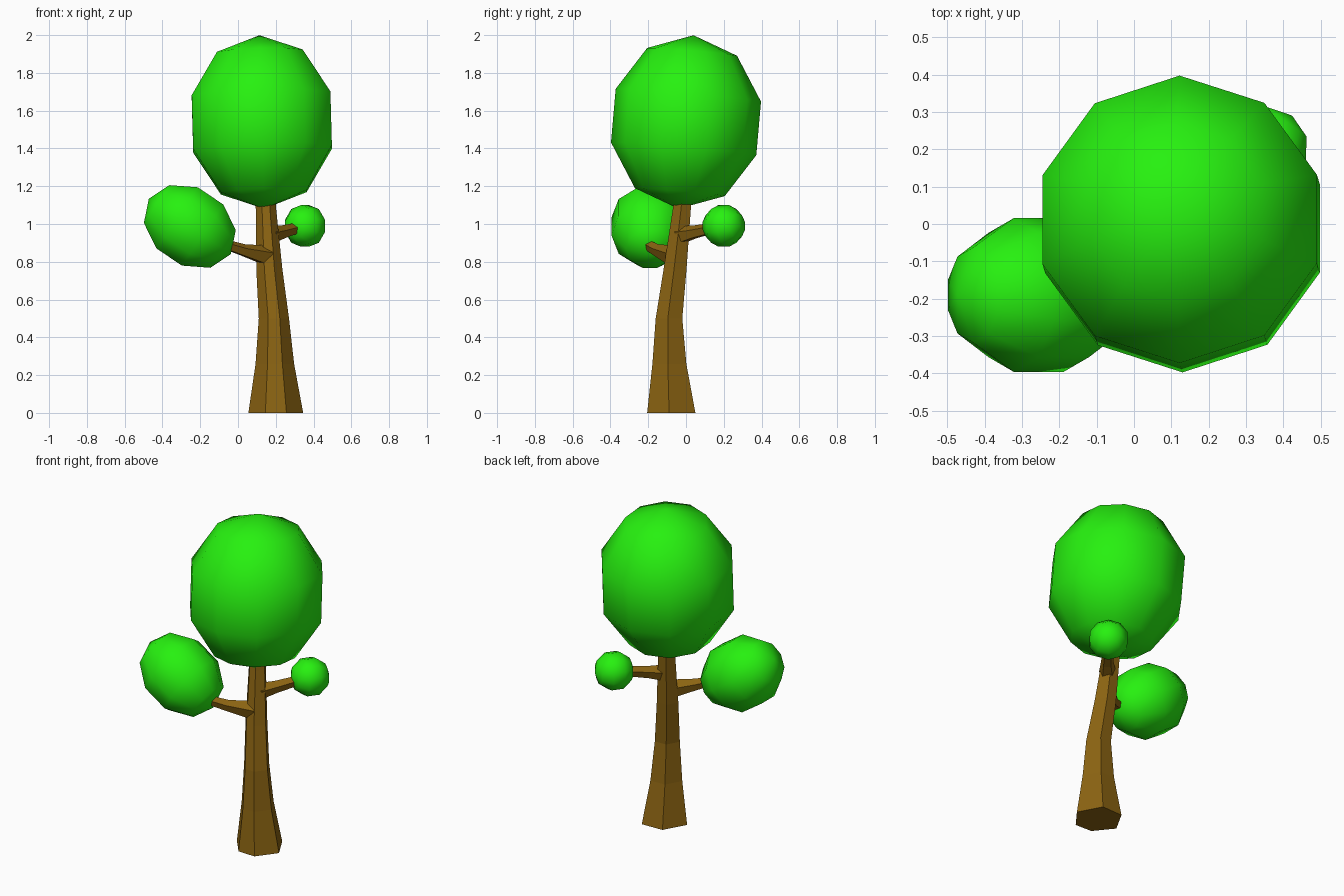
import bpy, bmesh
from math import radians, cos, sin, tau
from mathutils import Vector, Matrix

if "Cube" in bpy.data.objects:
    bpy.data.objects.remove(bpy.data.objects["Cube"])


def material(name, rgb):
    m = bpy.data.materials.new(name)
    m.diffuse_color = (*rgb, 1)
    m.use_nodes = True
    m.node_tree.nodes["Principled BSDF"].inputs["Base Color"].default_value = m.diffuse_color
    return m


LEAF = material("leaf_green", (0.02, 0.88, 0.005))
BARK = material("bark_brown", (0.26, 0.127, 0.006))


def finish(name, bm, mat, smooth):
    bmesh.ops.recalc_face_normals(bm, faces=bm.faces[:])
    for f in bm.faces:
        f.smooth = smooth
    me = bpy.data.meshes.new(name)
    bm.to_mesh(me)
    bm.free()
    me.materials.append(mat)
    ob = bpy.data.objects.new(name, me)
    bpy.context.collection.objects.link(ob)
    return ob


def foliage(name, centre, radius, half_length, rot):
    """Ten-sided, five-ring ball stretched along its pole, then turned."""
    bm = bmesh.new()
    bmesh.ops.create_uvsphere(bm, u_segments=10, v_segments=5, radius=1)
    scale = Matrix.Diagonal((radius, radius, half_length, 1))
    bm.transform(Matrix.Translation(centre) @ rot @ scale)
    return finish(name, bm, LEAF, True)


def loft(name, rings):
    """Skin a list of equal-length point rings and cap both ends."""
    bm = bmesh.new()
    loops = [[bm.verts.new(p) for p in ring] for ring in rings]
    n = len(loops[0])
    for a, b in zip(loops, loops[1:]):
        for i in range(n):
            j = (i + 1) % n
            bm.faces.new((a[i], a[j], b[j], b[i]))
    bm.faces.new(loops[0])
    bm.faces.new(loops[-1])
    return finish(name, bm, BARK, False)


def branch(name, path, sides=5):
    """Tapered tube through (x, y, z, radius) points."""
    pts = [Vector(p[:3]) for p in path]
    axis = (pts[-1] - pts[0]).normalized()
    side = axis.cross(Vector((0, 0, 1))).normalized()
    up = side.cross(axis)
    rings = []
    for c, p in zip(pts, path):
        rings.append([c + p[3] * (side * sin(tau * i / sides) + up * cos(tau * i / sides))
                      for i in range(sides)])
    return loft(name, rings)


def turn(angle, axis):
    return Matrix.Rotation(radians(angle), 4, axis)


# Trunk: slightly uneven hexagon, tapering and leaning
hexagon = [(1, -0.08), (0.39, -0.88), (-0.38, -0.85),
           (-1, -0.08), (-0.48, 0.85), (0.48, 0.88)]
spine = [(0.200, -0.078, 0.00, 0.145), (0.195, -0.088, 0.26, 0.102),
         (0.190, -0.090, 0.50, 0.080), (0.166, -0.058, 0.76, 0.069),
         (0.148, -0.022, 1.08, 0.054), (0.142, -0.010, 1.20, 0.050)]
loft("trunk", [[(x + r * u, y + r * v, z) for u, v in hexagon] for x, y, z, r in spine])

# Branches
branch("front_branch", [(0.16, -0.06, 0.83, 0.058), (0.03, -0.15, 0.86, 0.034),
                        (-0.04, -0.19, 0.882, 0.029), (-0.12, -0.19, 0.93, 0.026)])
branch("back_branch", [(0.17, -0.03, 0.94, 0.050), (0.23, 0.04, 0.955, 0.037),
                       (0.285, 0.11, 0.97, 0.032), (0.33, 0.16, 0.98, 0.030)])

# Foliage
foliage("main_crown", (0.126, 0.0, 1.54), 0.406, 0.461, turn(-5, 'X') @ turn(-1.6, 'Y'))
foliage("left_foliage", (-0.255, -0.19, 0.987), 0.216, 0.262, turn(-56, 'Y'))
foliage("right_foliage", (0.355, 0.2, 0.99), 0.116, 0.113,
        turn(53, 'Z') @ turn(90, 'Y') @ turn(90, 'Z'))
